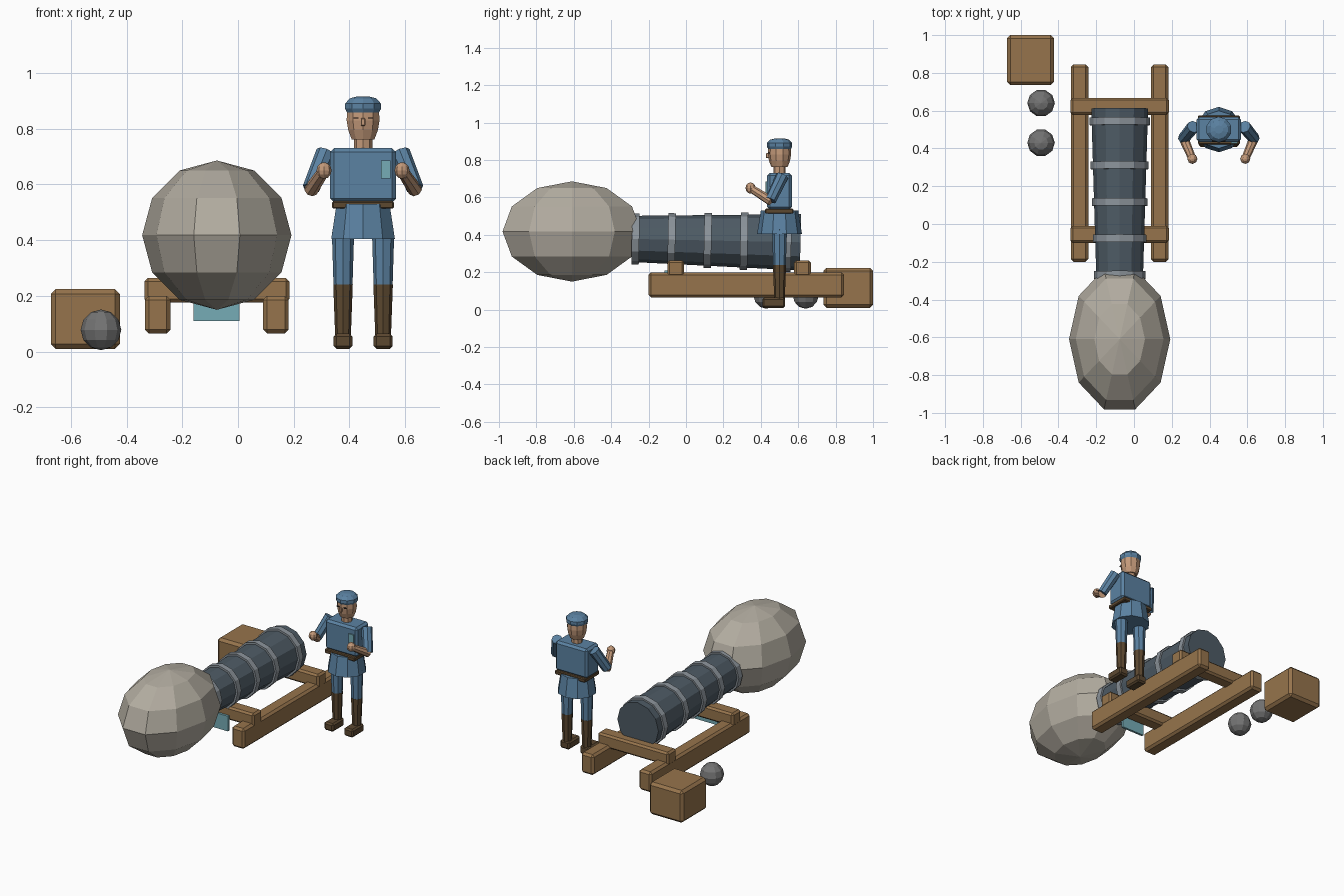
import bpy, bmesh, math
from mathutils import Vector, Matrix

if "Cube" in bpy.data.objects:
    bpy.data.objects.remove(bpy.data.objects["Cube"])


def material(name, rgb):
    lin = [((c / 255 + 0.055) / 1.055) ** 2.4 for c in rgb]
    m = bpy.data.materials.new(name)
    m.diffuse_color = (*lin, 1)
    m.use_nodes = True
    m.node_tree.nodes["Principled BSDF"].inputs["Base Color"].default_value = m.diffuse_color
    return m


WOOD = material("wood", (150, 116, 76))
SMOKE = material("smoke_grey", (178, 172, 160))
IRON = material("dark_iron", (78, 91, 101))
BAND = material("band_grey", (140, 148, 155))
SHOT = material("shot_grey", (116, 116, 116))
BLUE = material("uniform_blue", (91, 130, 162))
SKIN = material("skin", (196, 154, 122))
LEATHER = material("leather", (92, 72, 48))
TEAL = material("teal", (118, 172, 182))
DARK = material("dark", (45, 38, 35))


def finish(name, bm, mat):
    bmesh.ops.recalc_face_normals(bm, faces=bm.faces)
    me = bpy.data.meshes.new(name)
    bm.to_mesh(me)
    bm.free()
    me.materials.append(mat)
    ob = bpy.data.objects.new(name, me)
    bpy.context.collection.objects.link(ob)
    return ob


def box(name, lo, hi, mat, bevel=0.0):
    lo, hi = Vector(lo), Vector(hi)
    bm = bmesh.new()
    bmesh.ops.create_cube(bm, size=1, matrix=Matrix.Translation((lo + hi) / 2)
                          @ Matrix.Diagonal((*(hi - lo), 1)))
    if bevel:
        bmesh.ops.bevel(bm, geom=bm.edges[:], offset=bevel, segments=1, affect='EDGES')
    return finish(name, bm, mat)


def tube(name, a, b, ra, rb, mat, n=8):
    a, b = Vector(a), Vector(b)
    d = b - a
    bm = bmesh.new()
    bmesh.ops.create_cone(bm, cap_ends=True, segments=n, radius1=ra, radius2=rb, depth=d.length,
                          matrix=Matrix.Translation((a + b) / 2) @ d.to_track_quat('Z', 'Y').to_matrix().to_4x4())
    return finish(name, bm, mat)


def ball(name, c, r, mat, seg=10, rings=6):
    bm = bmesh.new()
    bmesh.ops.create_uvsphere(bm, u_segments=seg, v_segments=rings, radius=1,
                              matrix=Matrix.Translation(c) @ Matrix.Diagonal((*r, 1))
                              @ Matrix.Rotation(math.pi / 2, 4, 'Z'))
    return finish(name, bm, mat)


def lathe(name, x, y, profile, mat, n=10):
    bm = bmesh.new()
    rings = [[bm.verts.new((x + r * math.sin(2 * math.pi * i / n), y - r * math.cos(2 * math.pi * i / n), z))
              for i in range(n)] for r, z in profile]
    for p, q in zip(rings, rings[1:]):
        for i in range(n):
            bm.faces.new((p[i], p[(i + 1) % n], q[(i + 1) % n], q[i]))
    bm.faces.new(rings[0])
    bm.faces.new(rings[-1])
    return finish(name, bm, mat)


# Smoke cloud, shot and crate
ball("smoke_cloud", (-0.076, -0.61, 0.418), (0.268, 0.39, 0.268), SMOKE)
for y in (0.43, 0.64):
    ball("shot_ball", (-0.492, y, 0.078), (0.073,) * 3, SHOT)
box("crate", (-0.672, 0.735, 0.01), (-0.424, 1.0, 0.224), WOOD, 0.017)

# Carriage: two rails, two cross beams, hanging plate
CX = -0.076
for s in (-1, 1):
    box("rail", (CX + s * 0.212 - 0.046, -0.2, 0.065), (CX + s * 0.212 + 0.046, 0.845, 0.2), WOOD, 0.014)
for y in (-0.1, 0.578):
    box("cross_beam", (CX - 0.26, y, 0.176), (CX + 0.26, y + 0.09, 0.264), WOOD, 0.012)
box("hanging_plate", (-0.16, -0.115, 0.11), (0.006, -0.1, 0.21), TEAL)


# Tapered barrel with bands
def axis(y):
    return Vector((CX, y, 0.3725 - 0.02 * y))


def barrel_r(y):
    return 0.132 + 0.03 * y


tube("barrel", axis(-0.28), axis(0.612), barrel_r(-0.28), barrel_r(0.612), IRON, 12)
for y in (-0.27, -0.077, 0.116, 0.31, 0.543):
    r = barrel_r(y) + 0.012
    tube("barrel_band", axis(y - 0.02), axis(y + 0.02), r, r, BAND, 12)

# Gunner: head and cap
X, Y = 0.449, 0.5
lathe("neck", X, Y, [(0.033, 0.72), (0.033, 0.775)], SKIN, 8)
lathe("head", X, Y, [(0.043, 0.762), (0.056, 0.795), (0.062, 0.83), (0.06, 0.87)], SKIN)
lathe("cap", X, Y, [(0.06, 0.858), (0.068, 0.872), (0.068, 0.89), (0.05, 0.909), (0.022, 0.916)], BLUE)
box("nose", (X - 0.008, 0.428, 0.81), (X + 0.008, 0.45, 0.838), SKIN, 0.003)
for s in (-1, 1):
    ex = X + s * 0.026
    box("eye", (ex - 0.009, 0.438, 0.836), (ex + 0.009, 0.448, 0.841), DARK)

# Torso, belt, coat skirt, chest patch
box("torso", (0.331, 0.434, 0.535), (0.567, 0.566, 0.73), BLUE, 0.014)
box("belt", (0.338, 0.422, 0.513), (0.56, 0.575, 0.54), LEATHER, 0.005)
lathe("coat_skirt", X, Y, [(0.12, 0.405), (0.1, 0.53)], BLUE)
box("chest_patch", (0.513, 0.426, 0.622), (0.547, 0.4355, 0.686), TEAL)

# Arms and legs, mirrored about the body
for s in (-1, 1):
    elbow = (X + s * 0.187, 0.452, 0.585)
    hand = (X + s * 0.14, 0.345, 0.65)
    tube("upper_arm", (X + s * 0.135, 0.515, 0.715), elbow, 0.034, 0.031, BLUE)
    tube("forearm", (X + s * 0.187, 0.455, 0.58), hand, 0.026, 0.021, SKIN)
    ball("hand", hand, (0.027, 0.027, 0.03), SKIN, 8, 6)
    lx = X + s * 0.072
    lathe("leg", lx, Y, [(0.034, 0.235), (0.04, 0.43)], BLUE, 8)
    lathe("boot_shaft", lx, Y, [(0.028, 0.05), (0.035, 0.24)], LEATHER, 8)
    box("boot_foot", (lx - 0.034, 0.408, 0.01), (lx + 0.034, 0.53, 0.064), LEATHER, 0.01)
